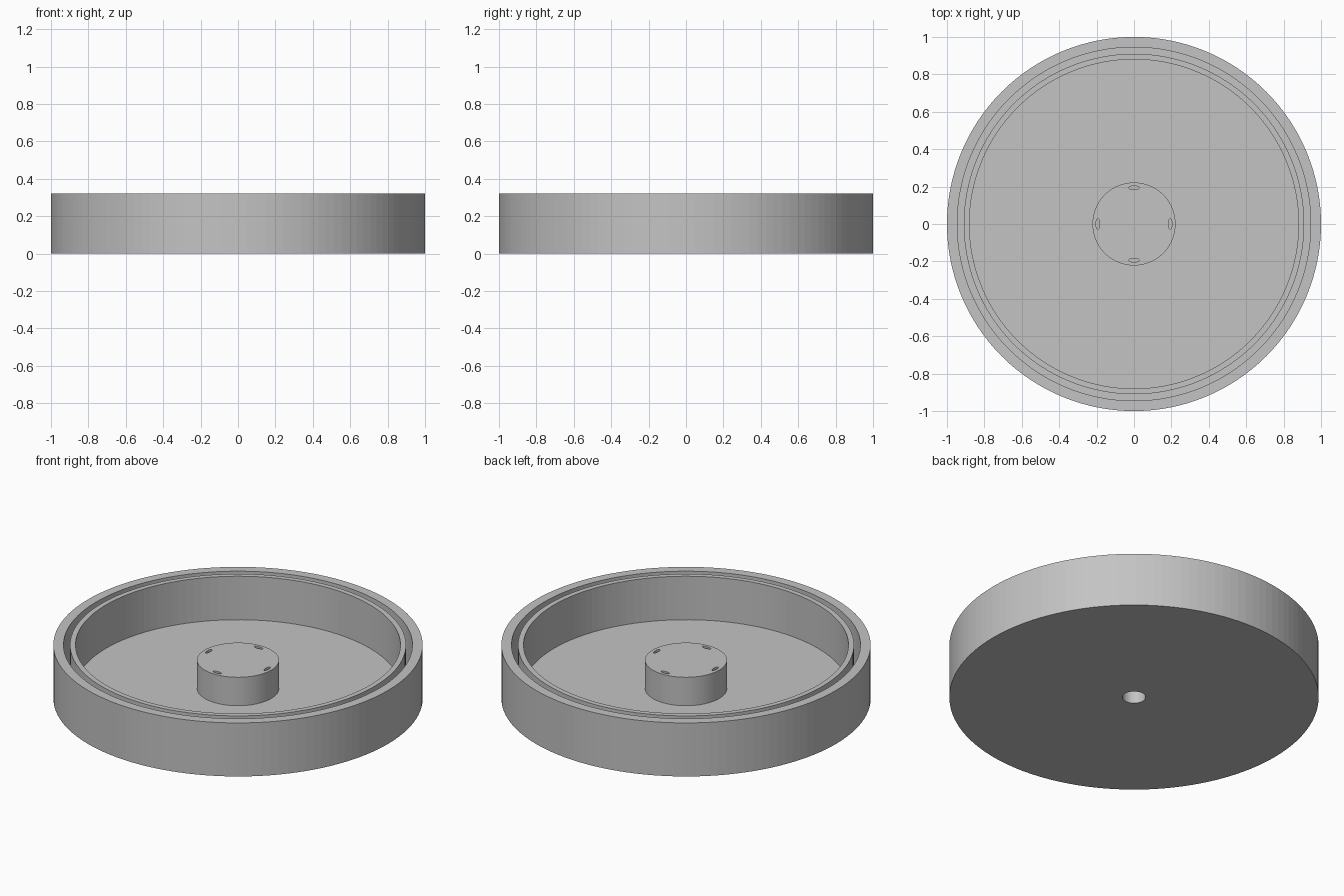
import bpy
import bmesh
from math import cos, sin, tau

SEGMENTS = 128

cube = bpy.data.objects.get("Cube")
if cube:
    bpy.data.objects.remove(cube, do_unlink=True)

# Single plain grey
grey = bpy.data.materials.new("light_grey")
grey.use_nodes = True
colour = (0.55, 0.55, 0.55, 1)
grey.diffuse_color = colour
grey.node_tree.nodes["Principled BSDF"].inputs["Base Color"].default_value = colour


def add_object(name, bm):
    bmesh.ops.recalc_face_normals(bm, faces=bm.faces)
    mesh = bpy.data.meshes.new(name)
    bm.to_mesh(mesh)
    bm.free()
    mesh.materials.append(grey)
    obj = bpy.data.objects.new(name, mesh)
    bpy.context.collection.objects.link(obj)
    return obj


def lathe(name, profile):
    bm = bmesh.new()
    verts = [bm.verts.new((r, 0, z)) for r, z in profile]
    edges = [bm.edges.new(pair) for pair in zip(verts, verts[1:])]
    bmesh.ops.spin(bm, geom=verts + edges, cent=(0, 0, 0), axis=(0, 0, 1),
                   angle=tau, steps=SEGMENTS, use_duplicate=False)
    bmesh.ops.remove_doubles(bm, verts=bm.verts, dist=0.0001)
    return add_object(name, bm)


# Round tray: axle socket, outer wall, narrow groove, inner lip, floor and hub
HEIGHT, FLOOR, HUB_TOP, SOCKET_TOP = 0.32, 0.06, 0.23, 0.17
tray = lathe("round_tray", [
    (0, SOCKET_TOP), (0.063, SOCKET_TOP), (0.063, 0),
    (1, 0), (1, HEIGHT),
    (0.945, HEIGHT), (0.945, FLOOR), (0.91, FLOOR), (0.91, HEIGHT),
    (0.88, HEIGHT), (0.88, FLOOR),
    (0.222, FLOOR), (0.222, HUB_TOP), (0, HUB_TOP),
])

# Four slim oval slots cut into the hub top
bm = bmesh.new()
for i in range(4):
    a = i * tau / 4
    made = bmesh.ops.create_cone(bm, cap_ends=True, segments=24,
                                 radius1=1, radius2=1, depth=0.2)
    for v in made["verts"]:
        x, y = 0.194 + v.co.x * 0.010, v.co.y * 0.028
        v.co = (x * cos(a) - y * sin(a), x * sin(a) + y * cos(a), v.co.z + HUB_TOP)
cutter = add_object("slot_cutter", bm)
cutter.hide_render = True

cut = tray.modifiers.new("slots", "BOOLEAN")
cut.operation = "DIFFERENCE"
cut.solver = "EXACT"
cut.object = cutter
bpy.context.view_layer.objects.active = tray
bpy.ops.object.modifier_apply(modifier=cut.name)
bpy.data.objects.remove(cutter, do_unlink=True)
